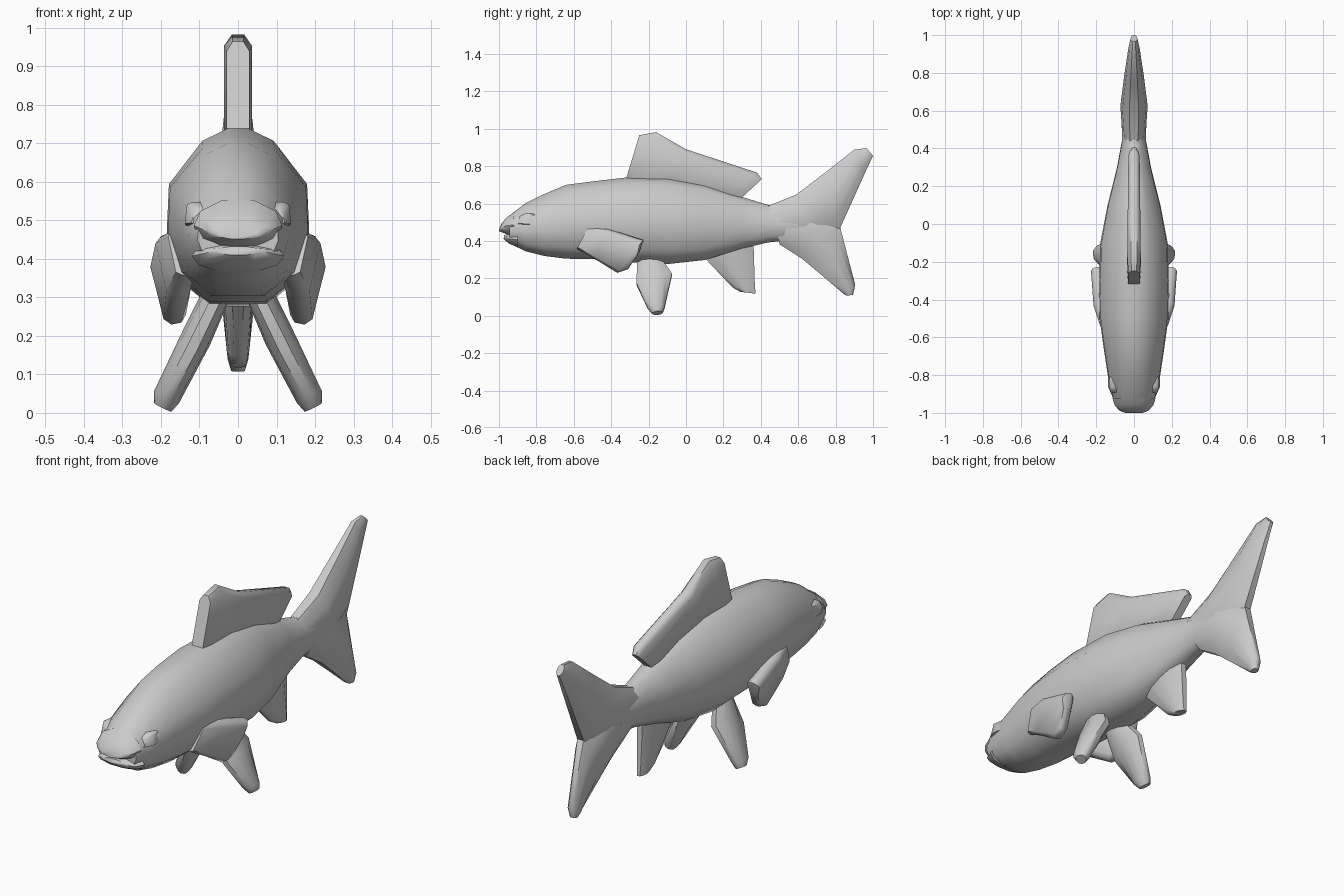
import bpy, bmesh, math
from mathutils import Vector

# Half cross-sections: (fraction of the way from a to b, fraction of half width)
BODY = [(0, .4), (.15, .85), (.4, 1), (.68, .97), (.93, .5), (1, .15)]
SLAB = [(0, .45), (.1, 1), (.9, 1), (1, .45)]
LENS = [(0, .35), (.22, .85), (.5, 1), (.78, .85), (1, .35)]


def loft(name, rings, section, side=(1, 0, 0), mirror=False, angle=50):
    """Skin rings (point a, point b, half width) whose width runs along side."""
    bm = bmesh.new()
    side = Vector(side).normalized()
    loops = []
    for a, b, hw in rings:
        a, b = Vector(a), Vector(b)
        pts = [a.lerp(b, t) + side * w * hw for t, w in section]
        pts += [a.lerp(b, t) - side * w * hw for t, w in reversed(section)]
        loops.append([bm.verts.new(p) for p in pts])
    n = len(loops[0])
    for l0, l1 in zip(loops, loops[1:]):
        for i in range(n):
            j = (i + 1) % n
            bm.faces.new((l0[i], l0[j], l1[j], l1[i]))
    bm.faces.new(loops[0])
    bm.faces.new(loops[-1])
    bmesh.ops.recalc_face_normals(bm, faces=bm.faces)
    me = bpy.data.meshes.new(name)
    bm.to_mesh(me)
    bm.free()
    ob = bpy.data.objects.new(name, me)
    bpy.context.collection.objects.link(ob)
    bpy.ops.object.select_all(action='DESELECT')
    ob.select_set(True)
    bpy.context.view_layer.objects.active = ob
    bpy.ops.object.shade_smooth_by_angle(angle=math.radians(angle))
    if mirror:
        ob.modifiers.new("Mirror", 'MIRROR').use_mirror_merge = False
    return ob


def flat(rings):
    """Rings on the centre plane: (ya, za, yb, zb, half width)."""
    return [((0, ya, za), (0, yb, zb), hw) for ya, za, yb, zb, hw in rings]


# Body: y, bottom, top, half width
body = [(-.945, .39, .535, .105), (-.86, .345, .60, .13), (-.76, .32, .65, .145),
        (-.64, .305, .70, .163), (-.5, .303, .718, .182), (-.33, .288, .738, .185),
        (-.1, .276, .735, .178), (.1, .298, .70, .14), (.3, .36, .635, .09),
        (.44, .392, .592, .064), (.6, .41, .58, .066)]
loft("body", [((0, y, b), (0, y, t), w) for y, b, t, w in body], BODY)

# Jaws with the open mouth slit between them
loft("upper_jaw", flat([(-.92, .42, -.92, .553, .115), (-.96, .437, -.96, .525, .102),
                        (-.99, .448, -.985, .495, .078), (-1, .452, -.998, .468, .05)]), LENS)
loft("lower_jaw", flat([(-.90, .365, -.90, .45, .12), (-.95, .388, -.95, .435, .10),
                        (-.975, .41, -.972, .432, .06)]), LENS)

# Brow ridges over the eyes
loft("brow", [((.10, -.90, .49), (.09, -.89, .53), .022),
              ((.112, -.86, .485), (.105, -.86, .548), .027),
              ((.118, -.80, .48), (.11, -.80, .545), .018)], SLAB, mirror=True)

# Forked tail
loft("tail_upper_lobe", flat([(.44, .40, .44, .588, .06), (.66, .40, .59, .648, .072),
                              (.82, .46, .75, .77, .052), (.96, .77, .90, .888, .03),
                              (1, .855, .965, .896, .018)]), LENS)
loft("tail_lower_lobe", flat([(.50, .382, .46, .57, .06), (.62, .305, .68, .58, .07),
                              (.73, .213, .825, .47, .048), (.845, .115, .905, .165, .027),
                              (.86, .107, .893, .112, .018)]), LENS)

# Dorsal and anal fins
loft("dorsal_fin", flat([(-.33, .70, -.25, .965, .03), (-.27, .70, -.16, .982, .036),
                         (-.08, .69, 0, .89, .034), (.22, .63, .38, .765, .03),
                         (.28, .615, .405, .73, .02)]), SLAB)
loft("anal_fin", flat([(.08, .33, .36, .42, .045), (.25, .15, .368, .17, .029),
                       (.29, .128, .372, .118, .022)]), LENS)

# Paired fins
loft("pectoral_fin", [((.13, -.58, .36), (.155, -.52, .475), .03),
                      ((.15, -.49, .31), (.185, -.42, .462), .034),
                      ((.16, -.365, .232), (.203, -.23, .402), .03),
                      ((.17, -.31, .25), (.195, -.25, .34), .02)],
     SLAB, side=(1, -.2, -.2), mirror=True)
loft("pelvic_fin", [((.045, -.26, .32), (.04, -.17, .355), .035),
                    ((.118, -.265, .17), (.098, -.075, .22), .04),
                    ((.185, -.205, .042), (.185, -.115, .042), .036),
                    ((.195, -.18, .012), (.195, -.125, .017), .025)],
     LENS, side=(.9, 0, .43), mirror=True)
